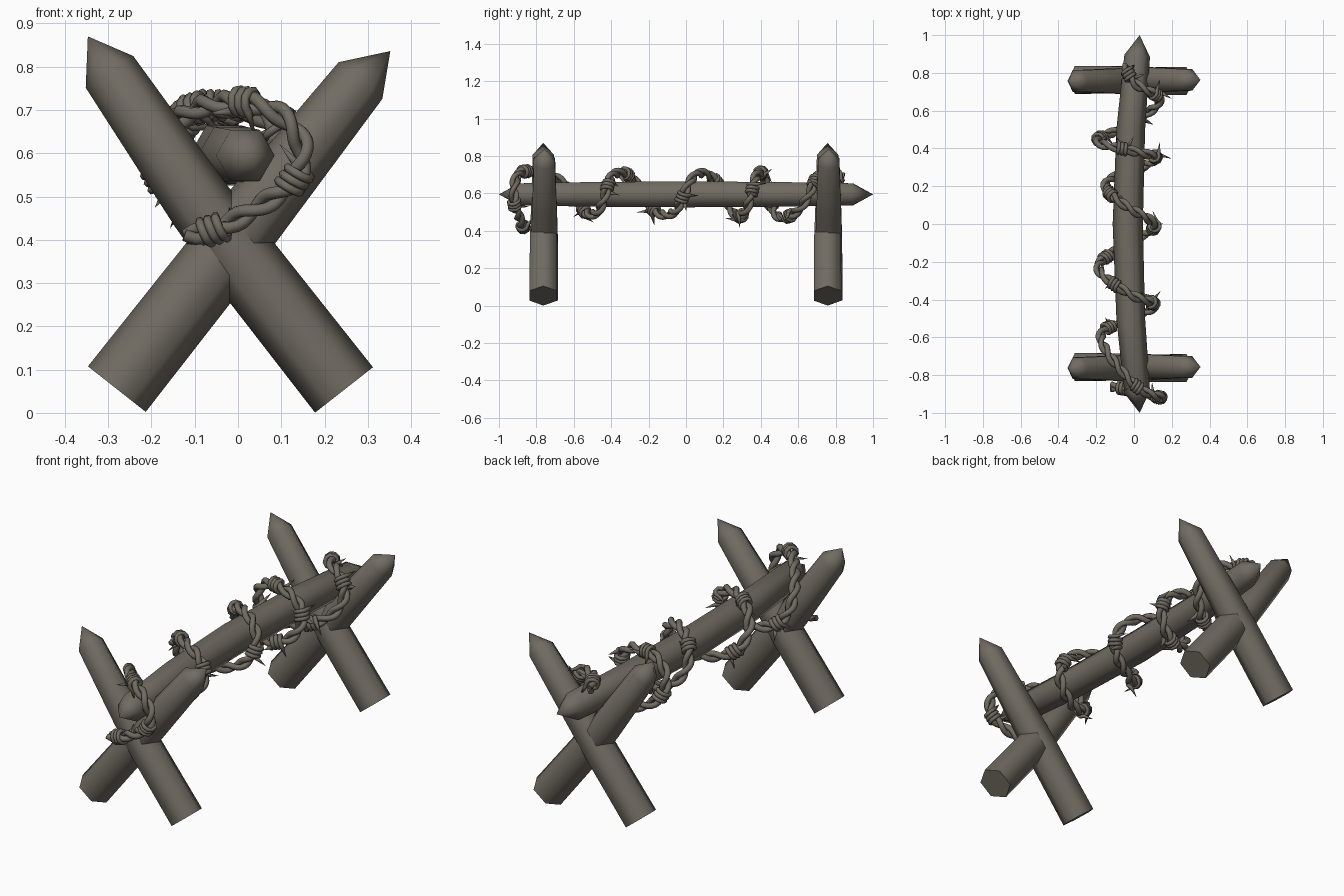
import bpy, bmesh, math
from mathutils import Vector

if "Cube" in bpy.data.objects:
    bpy.data.objects.remove(bpy.data.objects["Cube"], do_unlink=True)

# One weathered grey-brown colour for everything
COLOUR = (0.165, 0.148, 0.122, 1)
mat = bpy.data.materials.new("weathered_grey_brown")
mat.use_nodes = True
mat.diffuse_color = COLOUR
bsdf = mat.node_tree.nodes["Principled BSDF"]
bsdf.inputs["Base Color"].default_value = COLOUR
bsdf.inputs["Roughness"].default_value = 0.8


def frames(points, ref):
    """Tangent, normal and side vector at each point, carried without twist."""
    out, n = [], Vector(ref)
    last = len(points) - 1
    for i in range(len(points)):
        t = (points[min(i + 1, last)] - points[max(i - 1, 0)]).normalized()
        n = n - t * n.dot(t)
        if n.length < 1e-4:
            n = t.orthogonal()
        n.normalize()
        out.append((t, n, t.cross(n)))
    return out


def tube(name, points, radii, sides, ref):
    """Sweep a regular polygon along points; zero radius makes a pointed end."""
    bm = bmesh.new()
    rings = []
    for p, r, (t, n, b) in zip(points, radii, frames(points, ref)):
        angles = [math.tau * s / sides for s in range(sides)]
        rings.append([bm.verts.new(p + (n * math.cos(a) + b * math.sin(a)) * r) for a in angles])
    for low, high in zip(rings, rings[1:]):
        for s in range(sides):
            e = (s + 1) % sides
            bm.faces.new((low[s], low[e], high[e], high[s]))
    if radii[0] > 0:
        bm.faces.new(rings[0][::-1])
    if radii[-1] > 0:
        bm.faces.new(rings[-1])
    bmesh.ops.remove_doubles(bm, verts=bm.verts, dist=1e-5)
    bmesh.ops.recalc_face_normals(bm, faces=bm.faces)
    for f in bm.faces:
        f.smooth = True
    me = bpy.data.meshes.new(name)
    bm.to_mesh(me)
    bm.free()
    me.set_sharp_from_angle(angle=math.radians(65))
    me.materials.append(mat)
    ob = bpy.data.objects.new(name, me)
    bpy.context.collection.objects.link(ob)
    return ob


# Crossed stakes at both ends, blunt at the foot and pointed at the top
STAKES = {
    "left_foot_stake": [(.245, .053), (.02, .34), (-.083, .475), (-.297, .788), (-.347, .87)],
    "right_foot_stake": [(-.28, .055), (-.057, .338), (.078, .51), (.283, .768), (.352, .836)],
}
for end, y in (("front", -.76), ("back", .76)):
    for name, path in STAKES.items():
        lean = -.003 if name.startswith("left") else .003
        pts = [Vector((x, y + lean, z)) for x, z in path]
        tube(f"{end}_{name}", pts, [.085, .083, .077, .066, 0], 6, (1, 0, 0))


# Long bowed beam, pointed at both ends
def beam_x(y):
    return .03 - .063 * (1 - y * y)


ys = [-1, -.89, -.5, 0, .5, .89, 1]
tube("long_beam", [Vector((beam_x(y), y, .595)) for y in ys],
     [0, .068, .076, .08, .076, .068, 0], 6, (1, 0, 0))

# Wire path: distance along the beam and from its axis at each quarter turn
WIRE = [(-.83, .38), (-.885, .14), (-.92, .13), (-.86, .12),
        (-.6, .165), (-.5, .11), (-.43, .13), (-.37, .11),
        (-.23, .16), (-.1, .11), (-.01, .14), (.09, .11),
        (.2, .12), (.28, .12), (.35, .14), (.39, .11),
        (.44, .175), (.53, .125), (.66, .14), (.75, .105), (.98, .11)]
START, END, STEP = .6, 19.45, .05


def smooth_key(k, t):
    i = min(int(t), len(WIRE) - 2)
    u = t - i
    a, b, c, d = (WIRE[max(0, min(j, len(WIRE) - 1))][k] for j in range(i - 1, i + 3))
    return b + .5 * u * (c - a + u * (2 * a - 5 * b + 4 * c - d + u * (3 * (b - c) + d - a)))


def wire_point(t):
    y, r = smooth_key(0, t), smooth_key(1, t)
    a = (t - 2) * math.pi / 2
    return Vector((beam_x(y) + r * math.cos(a), y, .598 + r * math.sin(a)))


centre = [wire_point(START + i * STEP) for i in range(int((END - START) / STEP) + 1)]
wire_frames = frames(centre, (0, 1, 0))

# Two strands twisted round each other
lengths = [0]
for p, q in zip(centre, centre[1:]):
    lengths.append(lengths[-1] + (q - p).length)
for name, phase in (("first_strand", 0), ("second_strand", math.pi)):
    pts = []
    for p, s, (t, n, b) in zip(centre, lengths, wire_frames):
        a = s * math.tau / .17 + phase
        pts.append(p + (n * math.cos(a) + b * math.sin(a)) * .0145)
    tube("wire_" + name, pts, [.0145] * len(pts), 7, (0, 1, 0))

# Barbs: short coils round the wire with two pointed ends
BARBS = [.75, 1.7, 3, 4.4, 6.2, 7.4, 8.4, 9.9, 11.6, 13.2, 14.1, 15.2, 16.2, 17.2, 18.3, 19.2]
TURNS, PER_TURN = 3, 9
for number, t_pos in enumerate(BARBS):
    i = round((t_pos - START) / STEP)
    t, n, b = wire_frames[i]
    coil = []
    for j in range(TURNS * PER_TURN + 1):
        a = math.tau * j / PER_TURN + number
        out = n * math.cos(a) + b * math.sin(a)
        along = t * .019 * (j / PER_TURN - TURNS / 2)
        coil.append((centre[i] + out * .029 + along, out))
    pts = [p for p, _ in coil]
    first = pts[0] + (pts[0] - pts[1]).normalized() * .045 + coil[0][1] * .022 - t * .01
    final = pts[-1] + (pts[-1] - pts[-2]).normalized() * .045 + coil[-1][1] * .022 + t * .01
    tube(f"barb_{number + 1}", [first] + pts + [final],
         [0] + [.0105] * len(pts) + [0], 6, t)
